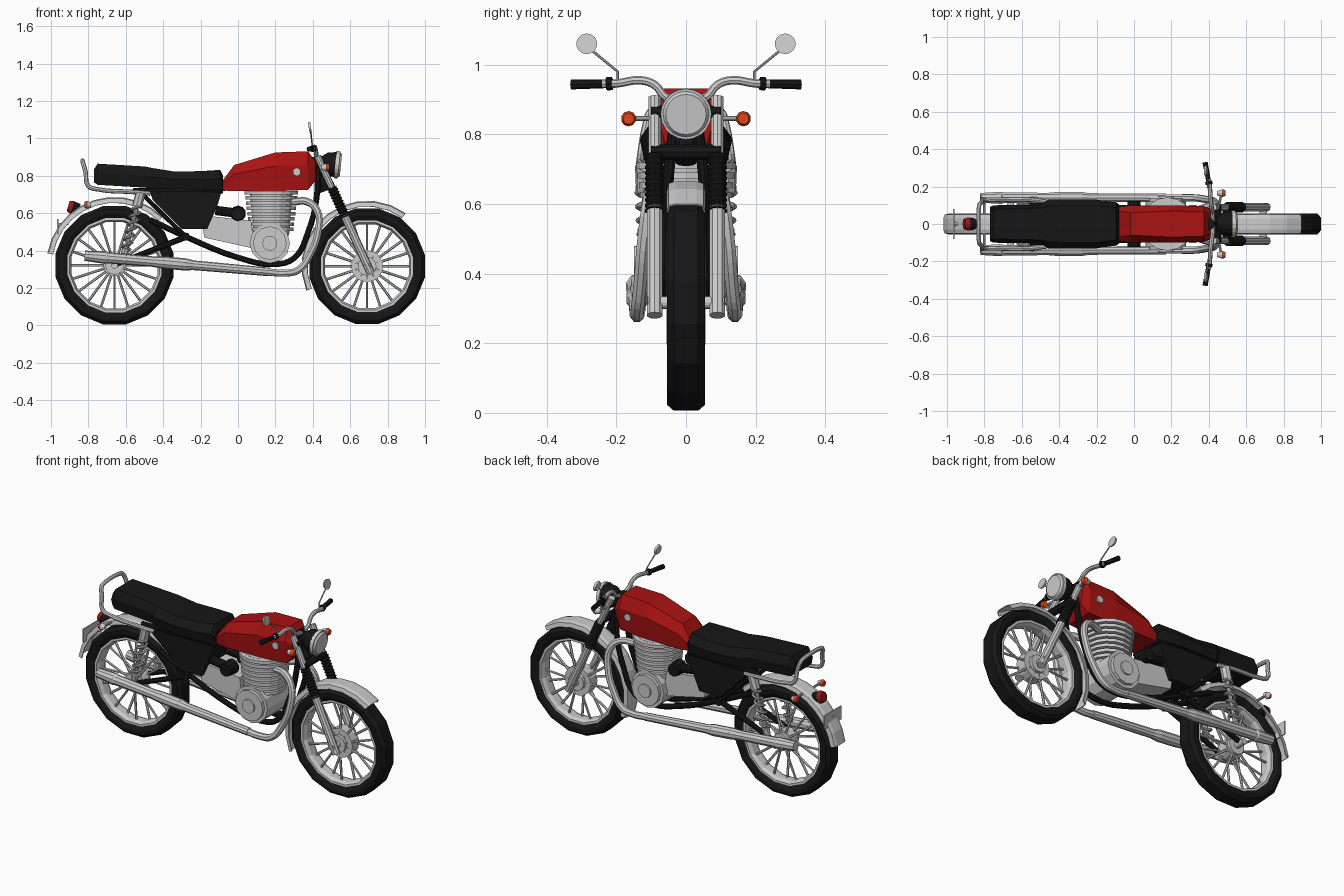
import bpy, bmesh
from math import sin, cos, pi, radians
from mathutils import Vector

if "Cube" in bpy.data.objects:
    bpy.data.objects.remove(bpy.data.objects["Cube"])


def material(name, rgb):
    m = bpy.data.materials.new(name)
    m.diffuse_color = (*rgb, 1)
    m.use_nodes = True
    m.node_tree.nodes["Principled BSDF"].inputs["Base Color"].default_value = m.diffuse_color
    return m


BLACK = material("black", (0.008, 0.008, 0.008))
RED = material("red", (0.4, 0.006, 0.006))
ORANGE = material("orange", (0.75, 0.06, 0.01))
TAIL = material("tail_red", (0.3, 0.01, 0.01))


def finish(me, name, mat=None, mirror=False):
    ob = bpy.data.objects.new(name, me)
    bpy.context.collection.objects.link(ob)
    if mat:
        me.materials.clear()
        me.materials.append(mat)
    if mirror:
        m = ob.modifiers.new("mirror", 'MIRROR')
        m.use_axis = (False, True, False)
        m.use_mirror_merge = False
    return ob


def from_bm(bm, name, mat=None, mirror=False):
    bmesh.ops.recalc_face_normals(bm, faces=bm.faces)
    me = bpy.data.meshes.new(name)
    bm.to_mesh(me)
    bm.free()
    return finish(me, name, mat, mirror)


def grid(name, rows, mat=None, loop_rows=False, loop_cols=True, caps=False, mirror=False):
    bm = bmesh.new()
    vs = [[bm.verts.new(p) for p in row] for row in rows]
    n, k = len(vs), len(vs[0])
    for i in range(n if loop_rows else n - 1):
        for j in range(k if loop_cols else k - 1):
            a, b = vs[i], vs[(i + 1) % n]
            bm.faces.new((a[j], a[(j + 1) % k], b[(j + 1) % k], b[j]))
    if caps:
        bm.faces.new(vs[0])
        bm.faces.new(vs[-1])
    return from_bm(bm, name, mat, mirror)


def loft(name, rows, mat=None, mid=0.65):
    """Rows are x, bottom z, top z, half widths at bottom, middle and top."""
    def ring(x, z0, z1, w0, wm, wt):
        zm = z0 + (z1 - z0) * mid
        half = [(w0, z0), (wm, zm), (wt, z1)]
        return [(x, y, z) for y, z in half] + [(x, -y, z) for y, z in half[::-1]]
    return grid(name, [ring(*r) for r in rows], mat, caps=True)


def prism(name, profile, w, mat=None):
    rows = [[(x, y, z) for x, z in profile] for y in (-w, w)]
    return grid(name, rows, mat, caps=True)


def cones(name, parts, mat=None, n=8, mirror=False):
    """Parts are start, end, start radius, end radius."""
    bm = bmesh.new()
    for a, b, r1, r2 in parts:
        a, b = Vector(a), Vector(b)
        d = b - a
        mx = d.to_track_quat('Z', 'Y').to_matrix().to_4x4()
        mx.translation = (a + b) / 2
        bmesh.ops.create_cone(bm, cap_ends=True, segments=n, radius1=r1, radius2=r2,
                              depth=d.length, matrix=mx)
    return from_bm(bm, name, mat, mirror)


def tube(name, pts, r, mat=None, smooth=True, mirror=False):
    cu = bpy.data.curves.new(name, 'CURVE')
    cu.dimensions = '3D'
    cu.bevel_depth, cu.bevel_resolution, cu.use_fill_caps = r, 2, True
    cu.resolution_u = 4
    sp = cu.splines.new('BEZIER' if smooth else 'POLY')
    if smooth:
        sp.bezier_points.add(len(pts) - 1)
        for bp, p in zip(sp.bezier_points, pts):
            bp.co = p
            bp.handle_left_type = bp.handle_right_type = 'AUTO'
    else:
        sp.points.add(len(pts) - 1)
        for q, p in zip(sp.points, pts):
            q.co = (*p, 1)
    tmp = bpy.data.objects.new("tmp", cu)
    bpy.context.collection.objects.link(tmp)
    bpy.context.view_layer.update()
    me = bpy.data.meshes.new_from_object(tmp.evaluated_get(bpy.context.evaluated_depsgraph_get()))
    bpy.data.objects.remove(tmp)
    for p in me.polygons:
        p.use_smooth = False
    return finish(me, name, mat, mirror)


def arc(name, c, profile, a0, a1, n, mat=None, full=False):
    """Turn a (radius, y) profile around the wheel axis at c."""
    rows = []
    for i in range(n if full else n + 1):
        a = radians(a0 + (a1 - a0) * i / n)
        rows.append([(c[0] + r * cos(a), y, c[1] + r * sin(a)) for r, y in profile])
    return grid(name, rows, mat, loop_rows=full, loop_cols=full)


# wheels
for tag, c, R, hub in (("front", (0.69, 0.317), 0.315, 0.085), ("rear", (-0.66, 0.322), 0.322, 0.06)):
    half = [(R - 0.068, 0.04), (R - 0.04, 0.055), (R - 0.018, 0.055), (R, 0.035)]
    arc(tag + "_tyre", c, half + [(r, -y) for r, y in half[::-1]], 11.25, 371.25, 16, BLACK, True)
    q = R - 0.065
    arc(tag + "_rim", c, [(q, .042), (q - .012, .042), (q - .022, .02), (q - .022, -.02),
                          (q - .012, -.042), (q, -.042)], 11.25, 371.25, 16, None, True)
    spokes = []
    for i in range(20):
        a, s = 2 * pi * i / 20, 0.03 * (-1) ** i
        spokes.append(((c[0] + .03 * cos(a), s, c[1] + .03 * sin(a)),
                       (c[0] + (q - .015) * cos(a), s / 3, c[1] + (q - .015) * sin(a)), .007, .007))
    cones(tag + "_spokes", spokes, n=6)
    cones(tag + "_hub", [((c[0], -y, c[1]), (c[0], y, c[1]), r, r) for y, r in
                         ((.032, hub), (.05, .05), (.11, .018))], n=16)

# mudguards
for tag, c, R, a0, a1 in (("front", (0.69, 0.317), 0.35, 202, 54), ("rear", (-0.66, 0.322), 0.365, 170, 45)):
    ob = arc(tag + "_mudguard", c, [(R - .03, -.056), (R - .006, -.05), (R, -.03), (R, .03),
                                    (R - .006, .05), (R - .03, .056)], a0, a1, 10)
    ob.modifiers.new("thickness", 'SOLIDIFY').thickness = 0.005

# front fork
def fork(t, y=0.09):
    return (0.425 + 0.285 * t, y, 0.905 - 0.625 * t)


cones("fork_tubes", [(fork(0), fork(.55), .016, .016), (fork(0), fork(.26), .019, .019)], n=10, mirror=True)
cones("fork_sliders", [(fork(.5), fork(1), .023, .023)], n=10, mirror=True)
bell = [(fork(.27 + .0125 * i), fork(.27 + .0125 * (i + 1)), (.029, .022)[i % 2], (.022, .029)[i % 2])
        for i in range(20)]
cones("fork_gaiters", bell, BLACK, n=10, mirror=True)
cones("fork_clamps", [(fork(t, -.1), fork(t, .1), .022, .022) for t in (.07, .25)], BLACK)
cones("steering_head", [((.40, 0, .90), (.47, 0, .72), .032, .032)], BLACK, n=10)

# headlight
H = lambda d: (.44 + d, 0, .868 - .1 * d)
cones("headlight_shell", [(H(0), H(.035), .035, .06), (H(.035), H(.085), .06, .068)], BLACK, n=16)
cones("headlight_lens", [(H(.08), H(.1), .073, .073), (H(.1), H(.11), .066, .058)], n=20)

# handlebar, grips and mirrors
bar = [(.40, .24, .945), (.405, .2, .946), (.41, .13, .955), (.415, .09, .942), (.42, .055, .905)]
tube("handlebar", bar + [(x, -y, z) for x, y, z in bar[::-1]], .012)
cones("grips", [((.40, .22, .945), (.38, .33, .943), .012, .014),
                ((.402, .212, .946), (.399, .228, .945), .019, .019)], BLACK, mirror=True)
tube("mirror_stems", [(.40, .196, .95), (.395, .196, .98), (.388, .275, 1.045)], .004, smooth=False, mirror=True)
cones("mirrors", [((.378, .285, 1.058), (.39, .285, 1.06), .026, .03)], n=14, mirror=True)

# turn signals
cones("front_signal_stalks", [((.45, .07, .845), (.465, .155, .845), .007, .007),
                              ((.445, .165, .845), (.472, .165, .845), .012, .021)], n=10, mirror=True)
cones("front_signals", [((.472, .165, .845), (.488, .165, .845), .022, .016)], ORANGE, n=10, mirror=True)
cones("rear_signal_stalks", [((-.80, .04, .645), (-.80, .12, .645), .007, .007),
                             ((-.785, .125, .645), (-.808, .125, .645), .012, .021)], n=10, mirror=True)
cones("rear_signals", [((-.808, .125, .645), (-.822, .125, .645), .021, .016)], ORANGE, n=10, mirror=True)

# tail light and plate
cones("tail_light_base", [((-.85, 0, .62), (-.89, 0, .633), .03, .034)], BLACK, n=12)
cones("tail_light", [((-.885, 0, .631), (-.908, 0, .638), .036, .028)], TAIL, n=12)
loft("number_plate", [(-.967, .49, .57, .08, .08, .08), (-.961, .49, .57, .08, .08, .08)])
cones("plate_bracket", [((-.965, 0, .53), (-.91, 0, .55), .012, .012)])

# tank with side badges
loft("tank", [(-.082, .722, .775, .085, .09, .07), (-.02, .718, .858, .09, .10, .06),
              (.2, .718, .925, .09, .10, .07), (.375, .725, .931, .08, .095, .065),
              (.415, .775, .875, .06, .08, .05)], RED)
cones("tank_badges", [((.315, .08, .82), (.315, .102, .82), .021, .021)], n=10, mirror=True)

# seat
loft("seat", [(-.77, .765, .835, .08, .092, .075), (-.75, .752, .865, .09, .10, .08),
              (-.5, .737, .85, .095, .103, .085), (-.46, .733, .842, .115, .13, .095),
              (-.34, .73, .823, .12, .132, .10), (-.2, .725, .825, .12, .13, .10),
              (-.095, .722, .832, .10, .115, .085), (-.08, .73, .80, .09, .105, .08)], BLACK, mid=.55)

# side covers and air filters
prism("side_cover", [(-.47, .71), (-.09, .71), (-.11, .64), (-.165, .515), (-.3, .515), (-.455, .67)], .11, BLACK)
cones("air_filters", [((-.12, .075, .615), (0, .08, .6), .025, .025),
                      ((0, .05, .598), (0, .122, .598), .043, .036)], BLACK, n=10, mirror=True)

# grab rail
rail = [(-.47, .12, .705), (-.55, .13, .713), (-.75, .13, .728), (-.80, .128, .745),
        (-.815, .115, .82), (-.828, .098, .868), (-.83, .08, .876)]
tube("grab_rail", rail + [(x, -y, z) for x, y, z in rail[::-1]], .012)

# engine
fins = []
for i in range(8):
    z, r = .505 + .028 * i, .118 + .0035 * i
    fins.append(((.178, 0, z), (.178, 0, z + .018), r, r))
ob = cones("cylinder_fins", fins + [((.178, 0, .48), (.178, 0, .72), .095, .115)], n=16)
for v in ob.data.vertices:
    v.co.x = .178 + (v.co.x - .178) * 1.0
cones("crankcase", [((.17, -y, .44), (.17, y, .44), r, r) for y, r in
                    ((.12, .108), (.14, .09), (.15, .04))], n=12)
prism("gearbox", [(-.2, .59), (.07, .56), (.09, .41), (-.18, .47)], .085)

# exhausts
tube("exhaust_headers", [(.29, .06, .66), (.37, .085, .662), (.425, .105, .61), (.43, .12, .51),
                         (.38, .132, .37), (.32, .14, .295), (.25, .14, .28), (.15, .14, .287)], .02, mirror=True)
sil = [(.17, .286, .023), (-.24, .322, .026), (-.28, .326, .033), (-.40, .337, .033), (-.46, .342, .028),
       (-.70, .362, .03), (-.71, .363, .034), (-.82, .373, .027)]
cones("silencers", [((a[0], .14, a[1]), (b[0], .14, b[1]), a[2], b[2]) for a, b in zip(sil, sil[1:])],
      n=10, mirror=True)

# frame and swing arm
tube("frame_cradle", [(.425, .03, .85), (.42, .05, .68), (.375, .055, .5), (.30, .06, .36), (.19, .06, .327),
                      (.01, .06, .36), (-.28, .06, .475), (-.47, .06, .565)], .016, BLACK, mirror=True)
cones("frame_backbone", [((.42, 0, .83), (-.1, 0, .74), .025, .025)], BLACK)
cones("frame_rear_rails", [((-.08, .09, .72), (-.56, .10, .72), .014, .014),
                           ((-.28, .07, .475), (-.52, .09, .71), .012, .012),
                           ((-.28, .05, .475), (-.28, .10, .475), .022, .022)], BLACK, mirror=True)
cones("swing_arm", [((-.26, .075, .48), (-.66, .08, .325), .016, .014)], BLACK, mirror=True)

# rear shocks
top, low = Vector((-.52, .12, .71)), Vector((-.61, .105, .37))
cones("shock_bodies", [(top, low, .011, .011), (top, top.lerp(low, .22), .027, .027),
                       (low.lerp(top, .12), low, .022, .018)], mirror=True)
coil = []
for i in range(49):
    a = 2 * pi * i / 8
    coil.append(top.lerp(low, .2 + .7 * i / 48) + Vector((.024 * cos(a), .024 * sin(a), 0)))
tube("shock_springs", coil, .008, smooth=False, mirror=True)
